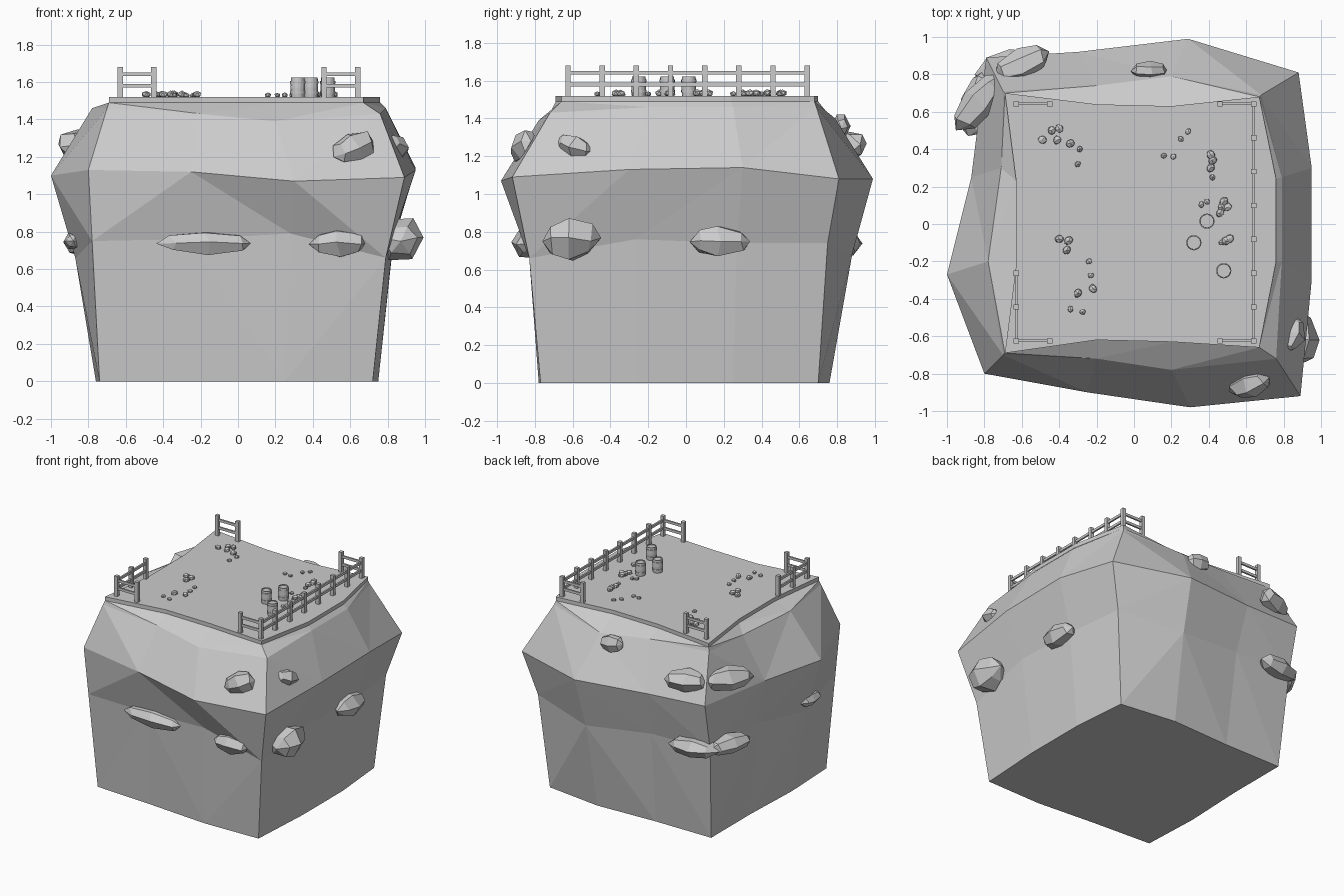
import bpy, bmesh, math, random
from mathutils import Vector, Matrix

if "Cube" in bpy.data.objects:
    bpy.data.objects.remove(bpy.data.objects["Cube"])

random.seed(4)


def finish(name, bm):
    bmesh.ops.recalc_face_normals(bm, faces=bm.faces)
    mesh = bpy.data.meshes.new(name)
    bm.to_mesh(mesh)
    bm.free()
    obj = bpy.data.objects.new(name, mesh)
    bpy.context.collection.objects.link(obj)
    return obj


def loft(name, rings):
    """Skin a stack of equal-length vertex rings and cap both ends."""
    bm = bmesh.new()
    vs = [[bm.verts.new(p) for p in r] for r in rings]
    n = len(vs[0])
    for a, b in zip(vs, vs[1:]):
        for i in range(n):
            j = (i + 1) % n
            bm.faces.new((a[i], a[j], b[j], b[i]))
    bm.faces.new(vs[0][::-1])
    bm.faces.new(vs[-1])
    bmesh.ops.triangulate(bm, faces=[f for f in bm.faces if len(f.verts) == 4])
    return finish(name, bm)


def level(xy, z):
    zs = z if isinstance(z, list) else [z] * len(xy)
    return [(x, y, h) for (x, y), h in zip(xy, zs)]


# Cliff outlines, counter-clockwise from the front left corner, three spans per side
base = [(-.74, -.71), (-.25, -.74), (.25, -.78), (.72, -.77), (.75, -.25), (.75, .25),
        (.71, .70), (.25, .76), (-.25, .74), (-.74, .74), (-.74, .25), (-.76, -.25)]
waist = [(-.78, -.77), (-.25, -.80), (.28, -.83), (.79, -.83), (.83, -.27), (.83, .27),
         (.78, .75), (.27, .88), (-.27, .83), (-.78, .81), (-.80, .25), (-.87, -.26)]
belly = [(-.80, -.80), (-.25, -.90), (.30, -.98), (.89, -.92), (.95, -.30), (.95, .30),
         (.88, .81), (.29, .99), (-.30, .92), (-.79, .89), (-.87, .25), (-1.0, -.27)]
shoulder = [(-.70, -.70), (-.20, -.72), (.20, -.78), (.76, -.72), (.79, -.20), (.79, .25),
            (.68, .69), (.20, .79), (-.20, .74), (-.70, .71), (-.71, .30), (-.78, -.20)]
rim = [(-.69, -.69), (-.20, -.62), (.20, -.63), (.67, -.66), (.76, -.20), (.76, .24),
       (.67, .68), (.20, .63), (-.20, .64), (-.69, .70), (-.63, .23), (-.63, -.22)]

loft("cliff_rock", [
    level(base, 0),
    level(waist, [.75, .76, .79, .66, .76, .74, .74, .68, .74, .74, .74, .66]),
    level(belly, [1.13, 1.12, 1.07, 1.09, 1.13, 1.14, 1.08, 1.08, 1.1, 1.12, 1.1, 1.1]),
    level(shoulder, [1.46, 1.43, 1.39, 1.43, 1.46, 1.46, 1.46, 1.40, 1.44, 1.46, 1.44, 1.46]),
    level(rim, 1.49)])
loft("plateau_slab", [level(rim, 1.485), level(rim, 1.52)])


def outcrop(center, size, yaw, tilt=0):
    """Faceted lens of rock; size = length, depth, height; length runs along yaw."""
    bm = bmesh.new()
    bmesh.ops.create_uvsphere(bm, u_segments=6, v_segments=4, radius=.5,
                              matrix=Matrix.Rotation(math.pi / 2, 4, 'Y'))
    for v in bm.verts:
        v.co += Vector([random.uniform(-.05, .05) for _ in range(3)])
    m = (Matrix.Translation(center) @ Matrix.Rotation(math.radians(yaw), 4, 'Z')
         @ Matrix.Rotation(math.radians(tilt), 4, 'Y') @ Matrix.Diagonal((*size, 1)))
    bmesh.ops.transform(bm, matrix=m, verts=bm.verts)
    return finish("rock_outcrop", bm)


for spec in [
    ((-.17, -.81, .74), (.50, .16, .14), 0),          # front
    ((.54, -.84, .74), (.30, .16, .16), 0),
    ((.62, -.86, 1.25), (.24, .15, .18), 22, -20),
    ((.87, -.61, .76), (.30, .25, .24), 90),          # right
    ((.86, .18, .75), (.33, .16, .17), 90),
    ((.83, -.59, 1.25), (.21, .17, .13), 75, 15),
    ((.08, .82, 1.36), (.20, .10, .14), 0, 10),       # back
    ((-.60, .85, 1.26), (.34, .17, .17), 24),         # back left corner
    ((-.83, .65, 1.26), (.36, .18, .18), 52),
    ((-.65, .84, .74), (.38, .19, .15), 10),
    ((-.83, .65, .74), (.38, .20, .15), 75),
    ((-.88, -.30, .75), (.22, .12, .10), 90),         # left
]:
    outcrop(*spec)


def box(bm, center, size):
    bmesh.ops.create_cube(bm, size=1, matrix=Matrix.Translation(center)
                          @ Matrix.Diagonal((*size, 1)))


def fence(name, posts, start, step):
    """Square posts joined by two rails."""
    bm = bmesh.new()
    s, d = Vector((*start, 0)), Vector((*step, 0))
    for i in range(posts):
        p = s + d * i
        box(bm, (p.x, p.y, 1.60), (.028, .028, .16))
    span = d * (posts - 1)
    mid = s + span / 2
    for z in (1.58, 1.642):
        box(bm, (mid.x, mid.y, z), (abs(span.x) or .013, abs(span.y) or .013, .02))
    return finish(name, bm)


fence("right_fence", 8, (.64, -.625), (0, .181))
fence("front_right_fence", 2, (.64, -.625), (-.18, 0))
fence("back_right_fence", 2, (.64, .642), (-.18, 0))
fence("back_left_fence", 2, (-.63, .642), (.18, 0))
fence("front_left_fence", 2, (-.63, -.625), (.18, 0))
fence("left_fence", 3, (-.63, -.625), (0, .181))

# Barrels with hoops at top and bottom and a recessed lid
profile = [(.035, 0), (.037, .018), (.041, .018), (.041, .03), (.038, .03), (.039, .05),
           (.038, .072), (.041, .072), (.041, .086), (.037, .086), (.036, .103),
           (.032, .103), (.032, .095)]
for x, y in [(.39, .015), (.32, -.10), (.48, -.25)]:
    loft("barrel", [[(x + r * math.cos(a), y + r * math.sin(a), 1.52 + z)
                     for a in (i * math.tau / 16 for i in range(16))] for r, z in profile])

# Loose stones scattered over the plateau: big ones, then pebbles
big = [(-.49, .45), (-.44, .50), (-.40, .51), (-.41, .45), (-.34, .43), (.41, .37),
       (.42, .34), (.41, .30), (.48, .12), (.46, .06), (.50, .09), (.47, .09), (.49, -.09),
       (.51, -.08), (-.40, -.08), (-.35, -.09), (-.36, -.14), (-.30, -.37), (-.22, -.345)]
small = [(-.29, .40), (-.30, .32), (.16, .365), (.21, .36), (.25, .455), (.29, .495),
         (.42, .25), (.36, .105), (.39, .12), (.47, -.10), (-.24, -.20), (-.23, -.275),
         (-.34, -.455), (-.275, -.47)]
for spots, r in ((big, .027), (small, .019)):
    for x, y in spots:
        bm = bmesh.new()
        bmesh.ops.create_icosphere(bm, subdivisions=1, radius=1)
        for v in bm.verts:
            v.co *= random.uniform(.9, 1.1)
        m = (Matrix.Translation((x, y, 1.52 + r * .5))
             @ Matrix.Rotation(random.uniform(0, 6), 4, 'Z')
             @ Matrix.Diagonal((r, r * .85, r * .75, 1)))
        bmesh.ops.transform(bm, matrix=m, verts=bm.verts)
        finish("stone", bm)
